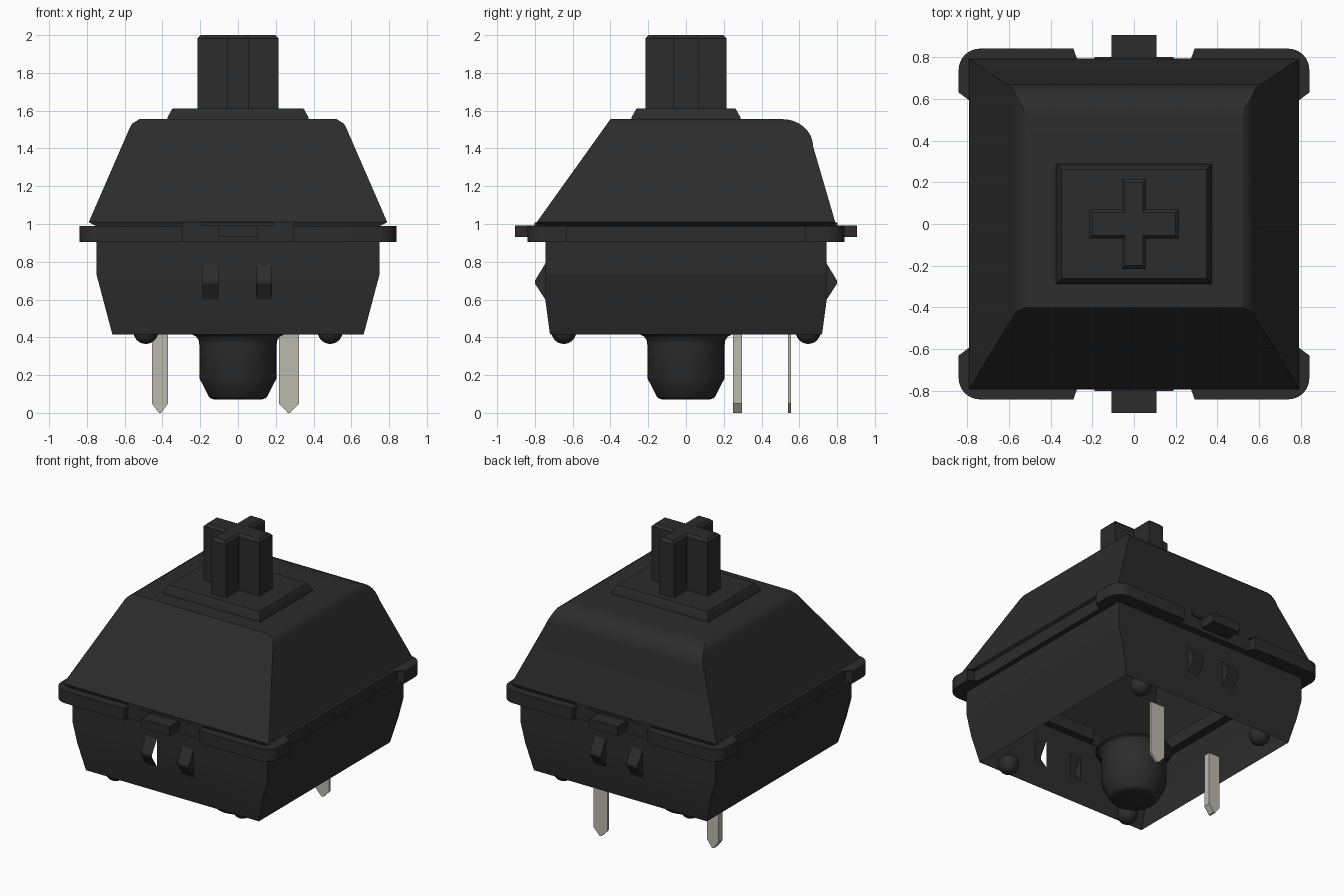
import bpy
import bmesh
import math

cube = bpy.data.objects.get("Cube")
if cube:
    bpy.data.objects.remove(cube, do_unlink=True)


def material(name, rgb):
    m = bpy.data.materials.new(name)
    m.use_nodes = True
    color = (*rgb, 1)
    m.diffuse_color = color
    m.node_tree.nodes["Principled BSDF"].inputs["Base Color"].default_value = color
    return m


BLACK = material("black plastic", (0.025, 0.025, 0.025))
METAL = material("pale metal", (0.50, 0.49, 0.43))


def finish(name, bm, mat, angle=30):
    bmesh.ops.recalc_face_normals(bm, faces=bm.faces[:])
    mesh = bpy.data.meshes.new(name)
    bm.to_mesh(mesh)
    bm.free()
    mesh.materials.append(mat)
    obj = bpy.data.objects.new(name, mesh)
    bpy.context.collection.objects.link(obj)
    bpy.ops.object.select_all(action='DESELECT')
    obj.select_set(True)
    bpy.context.view_layer.objects.active = obj
    bpy.ops.object.shade_smooth_by_angle(angle=math.radians(angle))
    return obj


def loft(rings, cap_start=False, cap_end=False, closed=False):
    """Skin a list of equal-length point rings."""
    bm = bmesh.new()
    loops = [[bm.verts.new(p) for p in ring] for ring in rings]
    pairs = list(zip(loops, loops[1:]))
    if closed:
        pairs.append((loops[-1], loops[0]))
    for a, b in pairs:
        for i in range(len(a)):
            j = (i + 1) % len(a)
            bm.faces.new((a[i], a[j], b[j], b[i]))
    if cap_start:
        bm.faces.new(loops[0])
    if cap_end:
        bm.faces.new(loops[-1])
    return bm


def rect(z, hx, y0, y1):
    return [(-hx, y0, z), (hx, y0, z), (hx, y1, z), (-hx, y1, z)]


def box(name, x0, x1, y0, y1, z0, z1, mat=BLACK):
    rings = [[(x0, y0, z), (x1, y0, z), (x1, y1, z), (x0, y1, z)] for z in (z0, z1)]
    return finish(name, loft(rings, True, True), mat)


# Upper housing: sloped cover with a rounded back shoulder
cover = [rect(0.985, 0.745, -0.78, 0.78), rect(1.01, 0.79, -0.79, 0.79)]
shoulder_y, shoulder_z, ry, rz = 0.51, 1.41, 0.163, 0.145
for i in range(9):
    t = math.radians(90 * i / 8)
    z = shoulder_z + rz * math.sin(t)
    k = (z - 1.01) / 0.545
    hx = 0.79 - 0.237 * k - 0.03 * max(0, k - 0.95) / 0.05
    cover.append(rect(z, hx, -0.79 + 0.39 * k, shoulder_y + ry * math.cos(t)))
finish("upper_housing", loft(cover, cap_end=True), BLACK)

# Flange: hollow ring with raised rounded corners
corner = [(0.785, 0.63), (0.84, 0.63)]
for i in range(7):
    t = math.radians(90 * i / 6)
    corner.append((0.74 + 0.1 * math.cos(t), 0.74 + 0.1 * math.sin(t)))
corner += [(0.29, 0.84), (0.29, 0.79)]
outline = []
for sx, sy in ((1, 1), (-1, 1), (-1, -1), (1, -1)):
    pts = corner if sx * sy > 0 else corner[::-1]
    outline += [(sx * x, sy * y) for x, y in pts]
rings = [[(x * s, y * s, z) for x, y in outline]
         for s, z in ((1, 0.905), (1, 0.99), (0.88, 0.99), (0.88, 0.905))]
finish("flange", loft(rings, closed=True), BLACK)

# Lower housing: tapered shell open underneath
shell = loft([rect(z, hx, -hy, hy) for z, hx, hy in
              ((0.415, 0.665, 0.72), (0.60, 0.714, 0.745),
               (0.735, 0.75, 0.745), (0.91, 0.75, 0.745))])
CLIPS = ((-0.187, -0.102), (0.095, 0.18))
cuts = [((x, 0, 0), (1, 0, 0)) for clip in CLIPS for x in clip]
cuts.append(((0, 0, 0.79), (0, 0, 1)))
for co, no in cuts:
    geom = shell.verts[:] + shell.edges[:] + shell.faces[:]
    bmesh.ops.bisect_plane(shell, geom=geom, plane_co=co, plane_no=no)
windows = []
for f in shell.faces:
    c = f.calc_center_median()
    if c.y < -0.7 and 0.6 < c.z < 0.79 and any(a < c.x < b for a, b in CLIPS):
        windows.append(f)
bmesh.ops.delete(shell, geom=windows, context='FACES')
finish("lower_housing", shell, BLACK, 10)

# Latch wedges; the front pair is open on the inner cheeks
wedge = ((0.745, 0.79), (0.80, 0.70), (0.80, 0.685), (0.745, 0.60))
for side, label in ((-1, "front"), (1, "back")):
    for n, (x0, x1) in enumerate(CLIPS):
        sections = [[(x, side * y, z) for y, z in wedge] for x in (x0, x1)]
        back = side > 0
        bm = loft(sections, back or n == 0, back or n == 1)
        if not back:
            inner = [f for f in bm.faces if abs(f.calc_center_median().y + 0.745) < 0.001]
            bmesh.ops.delete(bm, geom=inner, context='FACES')
        finish(f"{label}_latch_{n + 1}", bm, BLACK, 5)

# Middle panels and protruding tabs on front and back
for side, label in ((-1, "front"), (1, "back")):
    def span(a, b):
        return sorted((side * a, side * b))
    box(label + "_panel", -0.29, 0.29, *span(0.74, 0.792), 0.905, 1.01)
    box(label + "_lip", -0.19, 0.19, *span(0.78, 0.801), 0.99, 1.008)
    box(label + "_tab", -0.107, 0.107, *span(0.78, 0.905), 0.93, 0.992)

# Stem plinth and cross-shaped stem
plinth = [rect(z, hx, -hy, hy) for z, hx, hy in
          ((1.55, 0.373, 0.288), (1.565, 0.373, 0.288), (1.612, 0.347, 0.262))]
finish("stem_plinth", loft(plinth, True, True), BLACK)


def cross(z, inset):
    a, u, v = 0.215 - inset, 0.058 - inset, 0.07 - inset
    quarter = [(a, v), (u, v), (u, a)]
    pts = []
    for sx, sy in ((1, 1), (-1, 1), (-1, -1), (1, -1)):
        q = quarter if sx * sy > 0 else quarter[::-1]
        pts += [(sx * x, sy * y, z) for x, y in q]
    return pts


finish("cross_stem", loft([cross(1.6, 0), cross(1.983, 0), cross(2.0, 0.016)], True, True), BLACK)

# Centre post, turned from a profile
profile = ((0.245, 0.415), (0.222, 0.405), (0.208, 0.385), (0.205, 0.36),
           (0.205, 0.185), (0.155, 0.088), (0.145, 0.077), (0.13, 0.072))
SEG = 32
rings = [[(r * math.cos(2 * math.pi * i / SEG), r * math.sin(2 * math.pi * i / SEG), z)
          for i in range(SEG)] for r, z in profile]
finish("centre_post", loft(rings, True, True), BLACK)

# Rounded feet near the bottom corners
for n, (sx, sy) in enumerate(((1, 1), (-1, 1), (-1, -1), (1, -1))):
    bm = bmesh.new()
    bmesh.ops.create_uvsphere(bm, u_segments=20, v_segments=12, radius=0.066)
    bmesh.ops.translate(bm, verts=bm.verts[:], vec=(0.488 * sx, 0.647 * sy, 0.431))
    finish(f"foot_{n + 1}", bm, BLACK, 40)

# Pointed contact pins
for label, x, half, y, thick in (("right_pin", -0.413, 0.043, 0.272, 0.024),
                                 ("left_pin", 0.27, 0.054, 0.547, 0.008)):
    shape = [(-half, 0.42), (-half, 0.05), (-0.006, 0), (0.006, 0), (half, 0.05), (half, 0.42)]
    sections = [[(x + dx, y + dy, z) for dx, z in shape] for dy in (-thick, thick)]
    finish(label, loft(sections, True, True), METAL)
